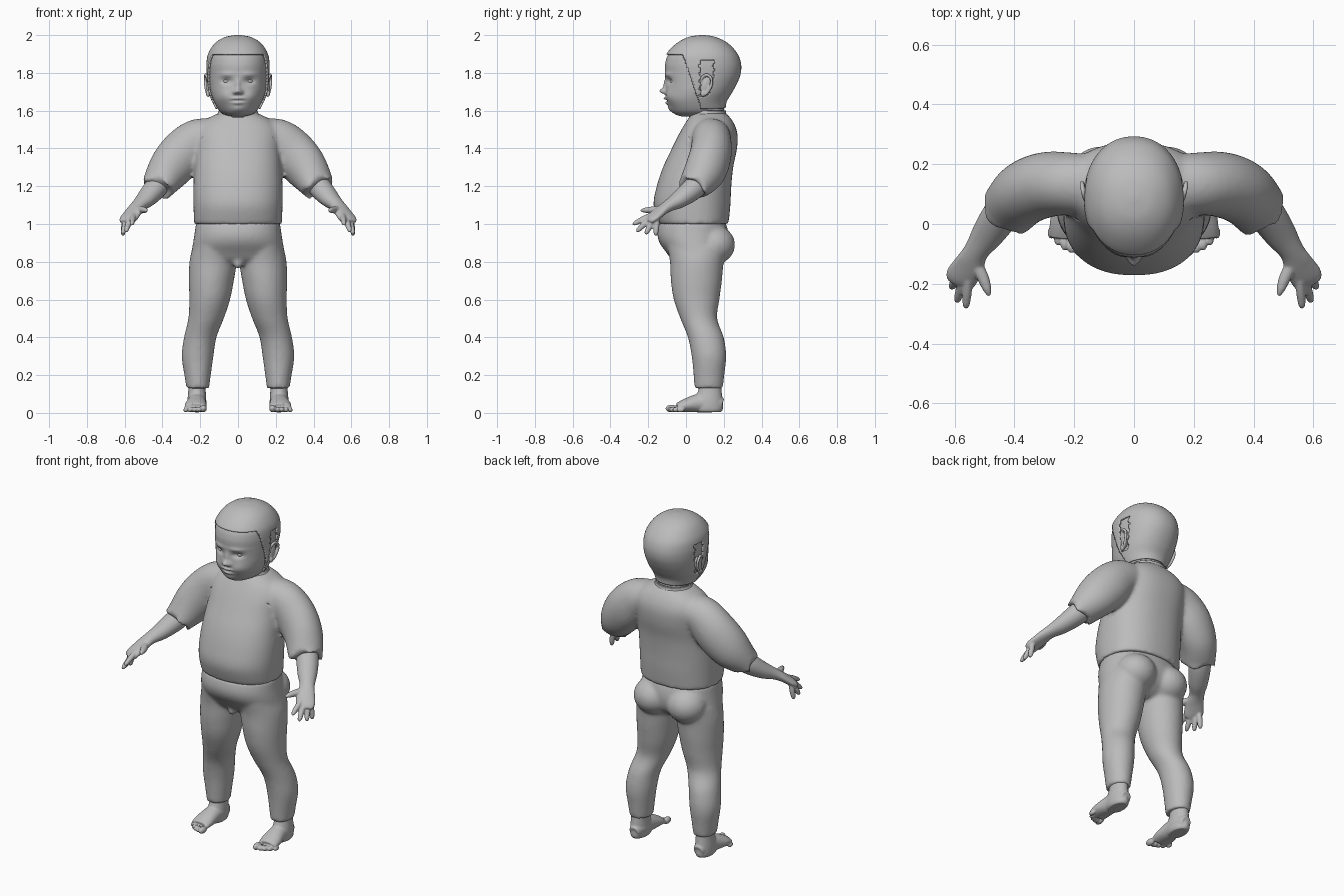
import bpy, bmesh, math
from mathutils import Vector, Matrix

mat = bpy.data.materials.new("soft_grey")
mat.diffuse_color = (0.5, 0.5, 0.5, 1)
SIDES = (1, -1)


def spline(keys, n):
    """Smooth in-between values for a list of key tuples."""
    out = []
    for i in range(len(keys) - 1):
        quad = [keys[max(0, min(len(keys) - 1, i + k))] for k in (-1, 0, 1, 2)]
        for s in range(n):
            t = s / n
            out.append([b + .5 * t * (c - a + t * (2*a - 5*b + 4*c - d + t * (3*(b - c) + d - a)))
                        for a, b, c, d in zip(*quad)])
    return out + [list(keys[-1])]


def skin(bm, rings, caps=True):
    vs = [[bm.verts.new(p) for p in r] for r in rings]
    n = len(vs[0])
    for a, b in zip(vs, vs[1:]):
        for i in range(n):
            bm.faces.new((a[i], a[(i+1) % n], b[(i+1) % n], b[i]))
    if caps:
        bm.faces.new(vs[0])
        bm.faces.new(vs[-1])


def loft(bm, keys, s=1, n=5, seg=48, p=2.0, caps=True):
    """Level rings; key = z, centre x, half width, front y, back y."""
    rings = []
    for z, cx, hw, yf, yb in spline(keys, n):
        ring = []
        for i in range(seg):
            a = 2 * math.pi * i / seg
            c, d = math.cos(a), math.sin(a)
            ring.append((s * cx + hw * math.copysign(abs(c) ** (2/p), c),
                         (yf + yb) / 2 + (yb - yf) / 2 * math.copysign(abs(d) ** (2/p), d), z))
        rings.append(ring)
    skin(bm, rings, caps)


def tube(bm, keys, s=1, n=5, seg=24, jag=0):
    """Rings across a path; key = x, y, z, sideways radius, upright radius."""
    pts, rings = spline(keys, n), []
    for k, (x, y, z, ru, rv) in enumerate(pts):
        t = (Vector(pts[min(k+1, len(pts)-1)][:3]) - Vector(pts[max(k-1, 0)][:3])).normalized()
        u = t.cross(Vector((0.01, 0, 1))).normalized()
        v = u.cross(t)
        ring = []
        for i in range(seg):
            a = 2 * math.pi * i / seg
            q = Vector((x, y, z)) + u * ru * math.cos(a) + v * rv * math.sin(a)
            if jag and k == len(pts) - 1:
                q += t * jag * (1 if i % 6 < 3 else -.3)
            ring.append((s * q.x, q.y, q.z))
        rings.append(ring)
    skin(bm, rings)


def ball(bm, c, r, rot=None, s=1):
    m = Matrix.Translation(c) @ (rot or Matrix()) @ Matrix.Diagonal((*r, 1))
    bmesh.ops.create_uvsphere(bm, u_segments=24, v_segments=16, radius=1,
                              matrix=Matrix.Diagonal((s, 1, 1, 1)) @ m)


def finish(name, bm, voxel=0, smooth=0):
    bmesh.ops.recalc_face_normals(bm, faces=bm.faces)
    for f in bm.faces:
        f.smooth = True
    me = bpy.data.meshes.new(name)
    bm.to_mesh(me)
    bm.free()
    me.materials.append(mat)
    ob = bpy.data.objects.new(name, me)
    bpy.context.collection.objects.link(ob)
    if voxel:
        r = ob.modifiers.new("blend", 'REMESH')
        r.mode, r.voxel_size, r.use_smooth_shade = 'VOXEL', voxel, True
        m = ob.modifiers.new("soften", 'SMOOTH')
        m.factor, m.iterations = .5, smooth
    return ob


# Shirt: trunk and two wide sleeves with ragged cuffs
bm = bmesh.new()
loft(bm, [(1.0, 0, .232, -.145, .225), (1.1, 0, .236, -.172, .235), (1.2, 0, .236, -.155, .24),
          (1.3, 0, .23, -.122, .25), (1.4, 0, .225, -.075, .27), (1.48, 0, .225, -.035, .272),
          (1.54, 0, .19, 0, .25), (1.585, 0, .11, .03, .215)], p=2.3)
for s in SIDES:
    tube(bm, [(.13, .13, 1.475, .10, .09), (.22, .135, 1.44, .105, .115), (.30, .13, 1.365, .11, .125),
              (.37, .10, 1.28, .107, .115), (.425, .04, 1.195, .095, .08)], s, jag=.022)
shirt = finish("shirt", bm, .011, 7)

# Gaps where the sleeves meet the chest
bm = bmesh.new()
for s in SIDES:
    ball(bm, (.212, -.02, 1.437), (.055, .045, .011), Matrix.Rotation(math.radians(43), 4, 'Y'), s)
cutter = finish("sleeve_gap_cutter", bm)
cutter.hide_render = cutter.hide_viewport = True
cut = shirt.modifiers.new("gaps", 'BOOLEAN')
cut.operation, cut.object = 'DIFFERENCE', cutter

# Collar and neck
bm = bmesh.new()
loft(bm, [(1.565, 0, .125, .015, .225), (1.585, 0, .108, .025, .213), (1.6, 0, .104, .03, .212)], caps=False)
finish("collar", bm).modifiers.new("thick", 'SOLIDIFY').thickness = .008
bm = bmesh.new()
loft(bm, [(1.54, 0, .09, .035, .2), (1.62, 0, .09, .035, .2), (1.68, 0, .09, .05, .2)])
finish("neck", bm)

# Trousers: hips, seat and two legs
bm = bmesh.new()
loft(bm, [(1.01, 0, .222, -.14, .21), (.95, 0, .23, -.152, .225), (.9, 0, .238, -.14, .225),
          (.85, 0, .245, -.105, .21), (.81, 0, .235, -.075, .17), (.785, 0, .17, -.04, .13)], p=2.2)
ball(bm, (0, -.055, .79), (.025, .025, .028))
for s in SIDES:
    ball(bm, (.11, .145, .89), (.115, .115, .105), s=s)
    loft(bm, [(.88, .128, .112, -.1, .22), (.8, .132, .125, -.085, .2), (.7, .141, .119, -.08, .19),
              (.6, .15, .108, -.065, .177), (.5, .169, .094, -.03, .165), (.4, .2, .086, .01, .2),
              (.3, .214, .084, .03, .213), (.2, .214, .07, .04, .203), (.13, .213, .06, .045, .195)], s)
finish("trousers", bm, .011, 6)

# Bare feet with toes
for s, side in zip(SIDES, ("left", "right")):
    bm = bmesh.new()
    loft(bm, [(.17, .217, .046, .07, .185), (.12, .217, .046, .065, .188), (.06, .218, .05, .04, .195),
              (.02, .218, .048, .04, .195), (.004, .218, .04, .055, .185)], s)
    tube(bm, [(.215, .19, .04, .03, .036), (.216, .14, .055, .048, .053), (.218, .07, .052, .05, .05),
              (.224, 0, .04, .058, .036), (.226, -.045, .028, .055, .024)], s)
    for i in range(5):
        r = (.02, .015, .015, .014, .013)[i]
        ball(bm, (.183 + .0225 * i + .004 * (i > 0), -.077 + .003 * i * i, r + .003), (r * .9, r * 1.6, r), s=s)
    for v in bm.verts:
        v.co.z = max(v.co.z, 0)
    finish(side + "_foot", bm, .0045, 3)

# Forearms and hands
for s, side in zip(SIDES, ("left", "right")):
    bm = bmesh.new()
    tube(bm, [(.40, .085, 1.235, .06, .06), (.445, .03, 1.18, .062, .058), (.49, -.035, 1.13, .054, .046),
              (.527, -.09, 1.098, .042, .032), (.55, -.135, 1.068, .05, .026),
              (.578, -.18, 1.03, .054, .022), (.588, -.2, 1.01, .04, .015)], s)
    # Fingers, then the thumb
    for base, tip in (((.555, -.2, 1.04), (.562, -.277, 1.0)), ((.575, -.2, 1.02), (.592, -.258, .963)),
                      ((.593, -.18, 1.01), (.61, -.212, .95)), ((.6, -.155, 1.01), (.61, -.16, .943))):
        a, b = Vector(base), Vector(tip)
        tube(bm, [(*a.lerp(b, t), r, r) for t, r in ((-.2, .014), (.3, .0155), (.7, .014), (.95, .011), (1.08, .004))], s)
    tube(bm, [(.535, -.12, 1.08, .02, .018), (.507, -.175, 1.075, .02, .018), (.492, -.215, 1.073, .015, .014),
              (.484, -.24, 1.07, .006, .006)], s)
    finish(side + "_arm_and_hand", bm, .005, 4)

# Head: smooth skull with facial bumps pushed into the front
HEAD = [(1.568, 0, .03, -.015, .17), (1.578, 0, .07, -.05, .19), (1.60, 0, .1, -.076, .198),
        (1.65, 0, .128, -.1, .206), (1.70, 0, .145, -.104, .235), (1.75, 0, .152, -.107, .262),
        (1.80, 0, .156, -.11, .28), (1.85, 0, .157, -.11, .281), (1.90, 0, .148, -.092, .262),
        (1.95, 0, .115, -.042, .215), (1.98, 0, .066, .015, .155), (1.99, 0, .012, .075, .1)]
BUMPS = [(0, 1.703, .02, .016, .032), (0, 1.735, .013, .03, .012), (0, 1.665, .028, .007, .016),
         (0, 1.641, .024, .008, .013), (0, 1.653, .034, .004, -.008), (0, 1.608, .035, .02, .01),
         (0, 1.682, .006, .008, -.004)]
for s in SIDES:
    BUMPS += [(s*.06, 1.757, .028, .016, -.017), (s*.072, 1.68, .04, .035, .011),
              (s*.06, 1.792, .04, .012, .006), (s*.018, 1.696, .009, .009, .010)]
bm = bmesh.new()
loft(bm, HEAD, n=9, seg=160, p=2.15)
for v in bm.verts:
    if v.co.y < .05:
        x, z = v.co.x, v.co.z
        v.co.y -= sum(h * math.exp(-((x - bx) / rx) ** 2 - ((z - bz) / rz) ** 2) for bx, bz, rx, rz, h in BUMPS)
finish("head", bm)

# Eyes
bm = bmesh.new()
for s in SIDES:
    ball(bm, (.06, -.063, 1.756), (.022, .021, .014), s=s)
finish("eyes", bm)

# Hair: shell over the skull, open at the face and around the ears
bm = bmesh.new()
loft(bm, HEAD, n=9, seg=160, p=2.15)


def bare(c):
    hairline = -.015 + (1.9 - c.z) / 3
    face = c.z < 1.893 and c.y < hairline
    wob = .006 * math.sin(c.z * 160)
    ear = abs(c.x) > .09 and .075 + wob < c.y < .145 + wob - max(0, 1.78 - c.z) * .3 and 1.68 < c.z < 1.868
    return face or ear or c.z < 1.612


bmesh.ops.delete(bm, geom=[f for f in bm.faces if bare(f.calc_center_median())], context='FACES')
hair = finish("hair", bm)
sol = hair.modifiers.new("thick", 'SOLIDIFY')
sol.thickness, sol.offset = .010, 1

# Ears: flat bowl with a raised rim and lobe
bm = bmesh.new()
for s in SIDES:
    ball(bm, (.152, .105, 1.735), (.016, .026, .052), Matrix.Rotation(-.25, 4, 'X'), s)
    ball(bm, (.158, .09, 1.69), (.012, .014, .018), s=s)
    tube(bm, [(.152, .08, 1.735, .005, .005), (.162, .083, 1.77, .008, .008), (.17, .108, 1.79, .008, .008),
              (.174, .134, 1.77, .008, .008), (.172, .134, 1.735, .008, .008), (.164, .112, 1.695, .008, .008),
              (.158, .09, 1.68, .006, .006)], s, seg=12)
finish("ears", bm, .004, 3)
